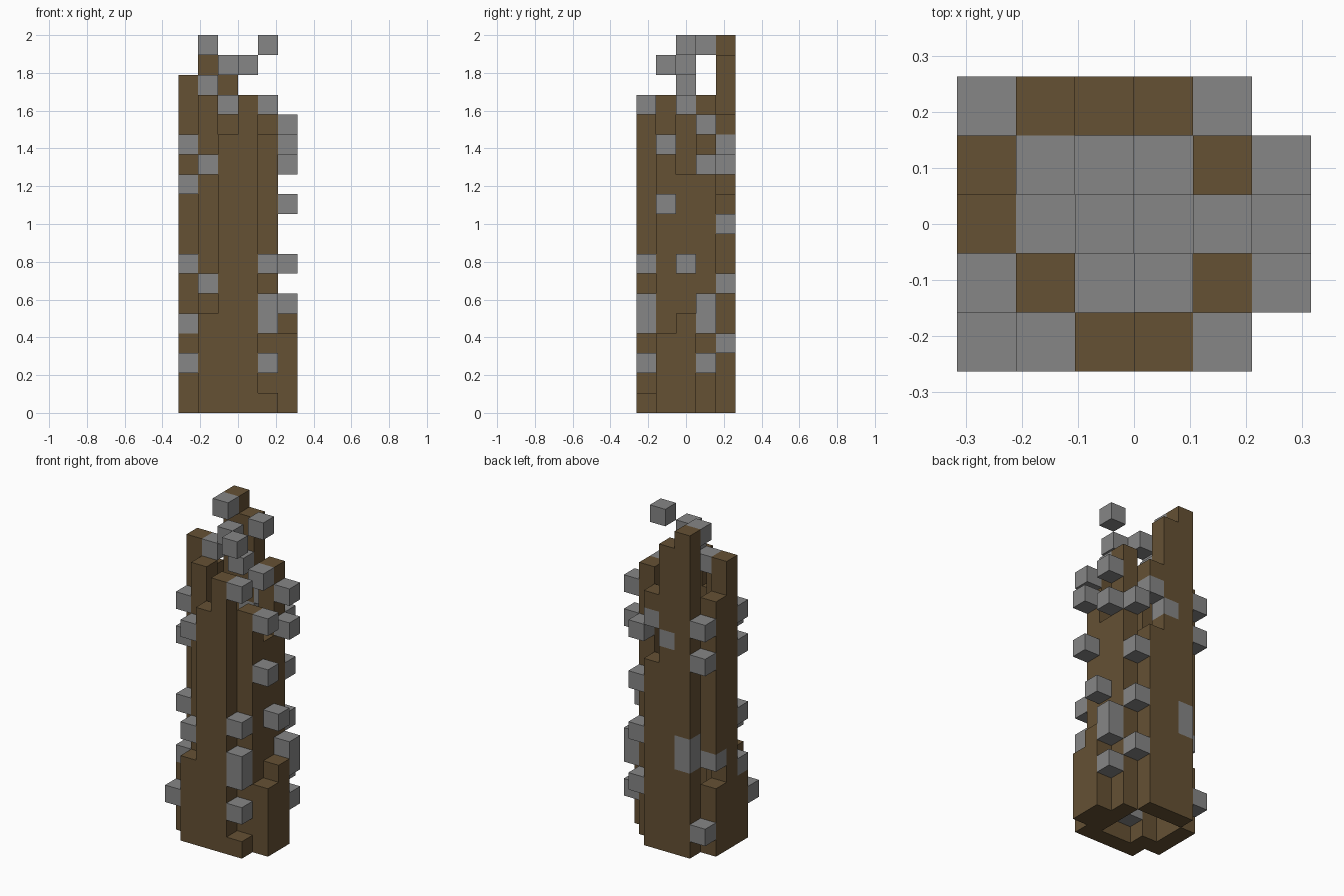
import bpy
import bmesh
from mathutils import Vector

default_cube = bpy.data.objects.get("Cube")
if default_cube:
    bpy.data.objects.remove(default_cube, do_unlink=True)

# Block grid: columns across, deep and high, with the tallest side 2 units
WIDE, DEEP, HIGH = 6, 5, 19
UNIT = 2 / HIGH


def flat_material(name, colour):
    material = bpy.data.materials.new(name)
    material.use_nodes = True
    material.diffuse_color = (*colour, 1)
    shader = material.node_tree.nodes["Principled BSDF"]
    shader.inputs["Base Color"].default_value = (*colour, 1)
    shader.inputs["Roughness"].default_value = 1
    return material


def corner_ring(cell, axis, side):
    """Four corners of one side of a block, in order around the face."""
    u, v = (axis + 1) % 3, (axis + 2) % 3
    ring = []
    for a, b in ((0, 0), (1, 0), (1, 1), (0, 1)):
        corner = list(cell)
        corner[axis] += side
        corner[u] += a
        corner[v] += b
        ring.append(tuple(corner))
    return ring if side else ring[::-1]


def build_blocks(name, cells, material):
    """Outer skin of a set of blocks, without the faces between neighbours."""
    bm = bmesh.new()
    centre = Vector((WIDE / 2, DEEP / 2, 0))
    for cell in sorted(cells):
        corners = {}
        for axis in range(3):
            for side in (0, 1):
                neighbour = list(cell)
                neighbour[axis] += 1 if side else -1
                if tuple(neighbour) in cells:
                    continue
                face = []
                for point in corner_ring(cell, axis, side):
                    if point not in corners:
                        corners[point] = bm.verts.new((Vector(point) - centre) * UNIT)
                    face.append(corners[point])
                bm.faces.new(face)
    bmesh.ops.remove_doubles(bm, verts=bm.verts, dist=UNIT / 100)
    mesh = bpy.data.meshes.new(name)
    bm.to_mesh(mesh)
    bm.free()
    mesh.materials.append(material)
    block_object = bpy.data.objects.new(name, mesh)
    bpy.context.collection.objects.link(block_object)
    return block_object


# Height of each wooden column, by its place across and deep
column_height = {
    (1, 0): 5, (2, 0): 14, (3, 0): 16, (4, 0): 1,
    (0, 1): 4, (1, 1): 16, (4, 1): 14, (5, 1): 4,
    (0, 2): 17, (4, 2): 12, (5, 2): 5,
    (0, 3): 15, (4, 3): 16,
    (1, 4): 19, (2, 4): 18, (3, 4): 15,
}

# Openings left in the wooden columns
openings = {(0, 3): [4], (3, 4): [11, 12]}

# Levels of the grey blocks, by place across and deep
grey_levels = {
    (0, 0): [2], (4, 0): [2, 4, 5, 7, 15],
    (1, 0): [6, 12],
    (0, 1): [4, 7, 11, 13], (5, 1): [10, 13],
    (2, 1): [1], (3, 1): [17],
    (1, 2): [16], (2, 2): [17], (3, 2): [3],
    (4, 2): [15, 18], (5, 2): [7],
    (0, 3): [5], (1, 3): [18], (2, 3): [15], (3, 3): [2],
    (5, 3): [2, 4, 5, 12, 14],
    (0, 4): [1, 11, 13], (1, 4): [5, 6], (2, 4): [12],
    (3, 4): [13], (4, 4): [3, 6, 9, 12],
}

grey_cells = {(*place, k) for place, levels in grey_levels.items() for k in levels}
open_cells = {(*place, k) for place, levels in openings.items() for k in levels}
wood_cells = {(*place, k) for place, height in column_height.items() for k in range(height)}
wood_cells -= grey_cells | open_cells

# Wooden columns and the grey blocks set on and around them
build_blocks("wooden_columns", wood_cells, flat_material("brown wood", (0.130, 0.082, 0.034)))
build_blocks("grey_blocks", grey_cells, flat_material("grey stone", (0.24, 0.24, 0.24)))
